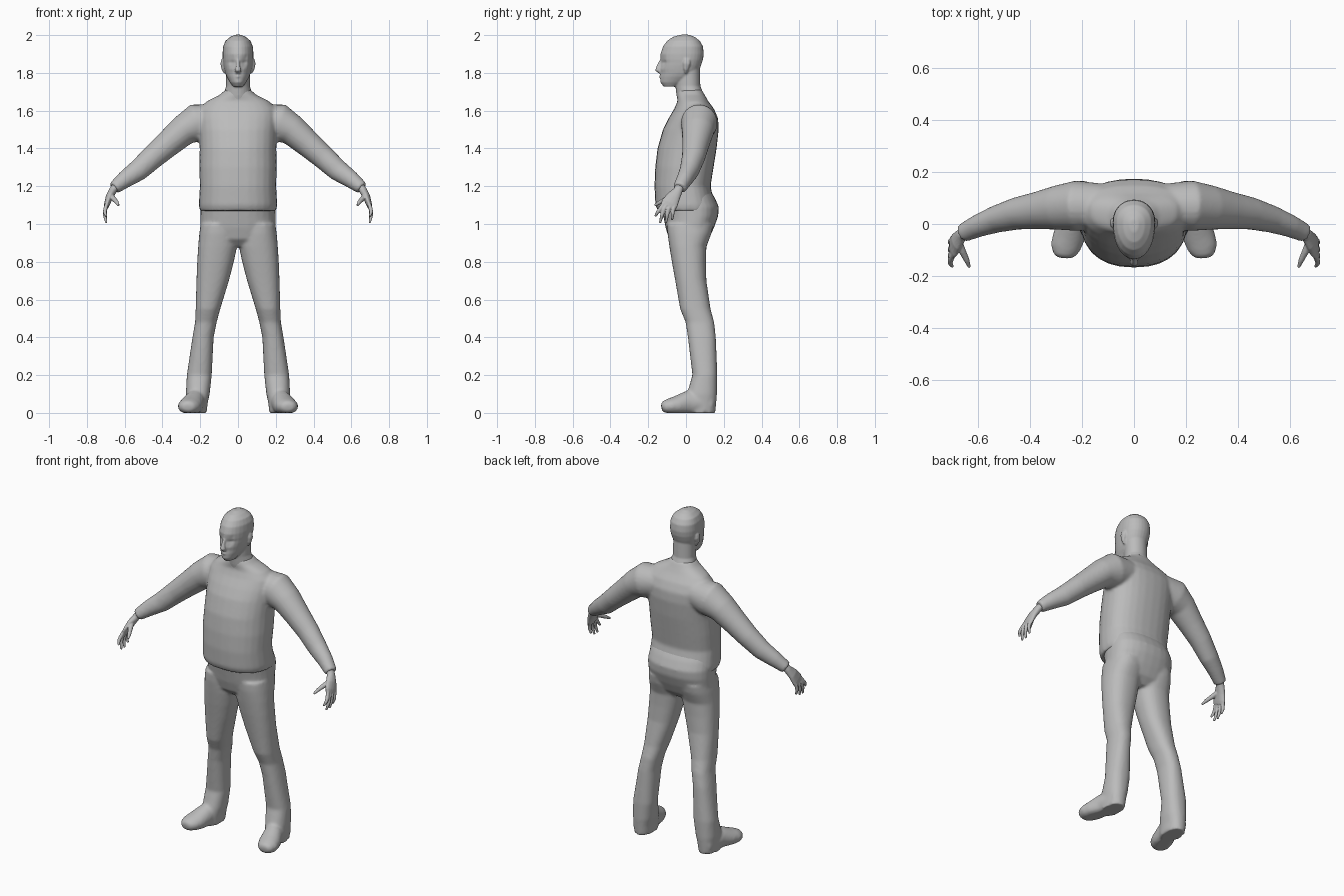
import bpy, bmesh, math
from mathutils import Vector

grey = bpy.data.materials.new("plain grey")
grey.diffuse_color = (0.5, 0.5, 0.5, 1)
SEG = 28


def spow(v, n):
    return math.copysign(abs(v) ** (2 / n), v)


def skin(bm, rings):
    """Bridge closed rings of points and cap both ends."""
    vr = [[bm.verts.new(p) for p in r] for r in rings]
    for a, b in zip(vr, vr[1:]):
        for i in range(len(a)):
            j = (i + 1) % len(a)
            bm.faces.new((a[i], a[j], b[j], b[i]))
    bm.faces.new(vr[0])
    bm.faces.new(vr[-1])


def stack(bm, rows, w=0.58, n=2.3):
    """Horizontal sections: (z, centre x, half width, front y, back y)."""
    rings = []
    for z, cx, hw, yf, yb in rows:
        ym = yf + (yb - yf) * w
        ring = []
        for k in range(SEG):
            t = 2 * math.pi * k / SEG
            c, s = spow(math.cos(t), n), spow(math.sin(t), n)
            ring.append(Vector((cx + hw * c, ym + s * ((yb - ym) if s > 0 else (ym - yf)), z)))
        rings.append(ring)
    skin(bm, rings)


def tube(bm, path, side=1, ref=(0, 1, 0), seg=16):
    """Sections across a path: (x, y, z, radius a, radius b)."""
    pts = [Vector(p[:3]) for p in path]
    rings = []
    for i, p in enumerate(path):
        t = (pts[min(i + 1, len(pts) - 1)] - pts[max(i - 1, 0)]).normalized()
        u = t.cross(Vector(ref)).normalized()
        v = u.cross(t)
        ring = []
        for k in range(seg):
            a = 2 * math.pi * k / seg
            q = pts[i] + u * p[3] * math.cos(a) + v * p[4] * math.sin(a)
            ring.append(Vector((q.x * side, q.y, max(q.z, 0.0))))
        rings.append(ring)
    skin(bm, rings)


def finish(bm, name, voxel, smooth):
    """Fuse overlapping forms into one soft skin."""
    bmesh.ops.recalc_face_normals(bm, faces=bm.faces)
    me = bpy.data.meshes.new(name)
    bm.to_mesh(me)
    bm.free()
    me.materials.append(grey)
    ob = bpy.data.objects.new(name, me)
    bpy.context.collection.objects.link(ob)
    r = ob.modifiers.new("fuse", 'REMESH')
    r.mode = 'VOXEL'
    r.voxel_size = voxel
    r.use_smooth_shade = True
    s = ob.modifiers.new("soften", 'SMOOTH')
    s.factor = 0.5
    s.iterations = smooth
    return ob


# Shirt: torso with both sleeves
bm = bmesh.new()
stack(bm, [(1.07, 0, .203, -.150, .150), (1.10, 0, .208, -.162, .152), (1.20, 0, .202, -.167, .130),
           (1.30, 0, .205, -.163, .146), (1.40, 0, .203, -.151, .162), (1.50, 0, .207, -.122, .173),
           (1.56, 0, .212, -.092, .170), (1.61, 0, .205, -.062, .148), (1.65, 0, .165, -.045, .118),
           (1.685, 0, .095, -.048, .098), (1.71, 0, .068, -.045, .085)])
for s in (1, -1):
    tube(bm, [(.12, .07, 1.55, .085, .085), (.22, .07, 1.535, .102, .097), (.29, .063, 1.495, .081, .086),
              (.37, .052, 1.425, .071, .072), (.45, .04, 1.355, .063, .062), (.53, .018, 1.283, .057, .052),
              (.60, -.008, 1.235, .046, .043), (.657, -.035, 1.19, .034, .036)], s, seg=24)
finish(bm, "shirt", .009, 5)

# Trousers and shoes: hips, two legs, two feet
bm = bmesh.new()
stack(bm, [(1.20, 0, .18, -.11, .115), (1.14, 0, .193, -.128, .152), (1.09, 0, .199, -.13, .174),
           (1.04, 0, .2, -.12, .170), (.98, 0, .2, -.108, .148), (.92, 0, .19, -.09, .12),
           (.88, 0, .15, -.05, .08)])
for s in (1, -1):
    legs = [(1.0, .1, .098, -.100, .145), (.95, .103, .102, -.098, .135), (.88, .108, .103, -.088, .108),
            (.80, .119, .097, -.075, .106), (.70, .134, .086, -.057, .108), (.55, .159, .065, -.031, .130),
            (.48, .170, .057, -.002, .149), (.40, .185, .056, .010, .158), (.20, .205, .066, .034, .166),
            (.10, .213, .063, .005, .164), (.05, .217, .056, -.01, .160), (0, .218, .053, -.01, .155)]
    stack(bm, [(z, cx * s, hw, yf, yb) for z, cx, hw, yf, yb in legs], w=.5)
    tube(bm, [(.218, .14, .045, .045, .045), (.220, .08, .05, .055, .054), (.232, .01, .052, .066, .056),
              (.250, -.05, .038, .052, .062), (.263, -.09, .034, .042, .058), (.267, -.118, .032, .032, .044),
              (.268, -.130, .030, .018, .026)], s, ref=(1, 0, 0), seg=24)
finish(bm, "trousers_and_shoes", .009, 4)

# Head: skull, neck, nose, lips and ears
bm = bmesh.new()
stack(bm, [(1.727, 0, .026, -.118, -.05), (1.75, 0, .043, -.136, -.01), (1.78, 0, .060, -.137, .04),
           (1.80, 0, .068, -.134, .06), (1.82, 0, .073, -.137, .072), (1.84, 0, .077, -.136, .08),
           (1.855, 0, .079, -.134, .085), (1.87, 0, .081, -.136, .09), (1.90, 0, .082, -.135, .094),
           (1.94, 0, .079, -.122, .09), (1.97, 0, .066, -.10, .073), (1.99, 0, .042, -.07, .047),
           (2.002, 0, .016, -.03, .017)], w=.62, n=2.1)
for v in bm.verts:  # sunken eye sockets
    for s in (1, -1):
        d = (v.co - Vector((.032 * s, -.122, 1.855))).length
        v.co.y += .014 * max(0, 1 - d / .03)
stack(bm, [(1.63, 0, .095, -.04, .11), (1.68, 0, .078, -.05, .096), (1.73, 0, .063, -.056, .076),
           (1.82, 0, .063, -.06, .074)], n=2)
tube(bm, [(0, -.128, 1.872, .008, .008), (0, -.142, 1.84, .012, .010), (0, -.150, 1.815, .014, .017),
          (0, -.134, 1.80, .008, .014)], ref=(1, 0, 0), seg=12)
tube(bm, [(-.024, -.122, 1.779, .005, .005), (0, -.137, 1.781, .007, .007), (.024, -.122, 1.779, .005, .005)], seg=8)
for s in (1, -1):
    tube(bm, [(.070, .0, 1.798, .005, .006), (.078, .0, 1.82, .010, .013), (.083, .004, 1.85, .010, .020),
              (.082, .006, 1.872, .006, .014)], s, seg=12)
finish(bm, "head", .005, 3)

# Hands: palm, four fingers and a thumb
for s, label in ((1, "left"), (-1, "right")):
    bm = bmesh.new()
    tube(bm, [(.640, -.028, 1.21, .021, .024), (.662, -.042, 1.178, .021, .025), (.680, -.066, 1.145, .020, .037),
              (.692, -.086, 1.11, .016, .045), (.697, -.094, 1.092, .012, .043)], s)
    # knuckle y, tip y, tip z
    for y0, y1, z1 in ((-.125, -.163, 1.04), (-.106, -.138, 1.005), (-.086, -.107, 1.005), (-.064, -.074, 1.022)):
        tube(bm, [(.692, y0 + .012, 1.115, .010, .011), (.703, (y0 * 2 + y1) / 3, 1.078, .011, .011),
                  (.705, (y0 + y1 * 2) / 3, (1.085 + z1) / 2, .010, .010), (.697, y1, z1, .006, .006)], s, seg=10)
    tube(bm, [(.675, -.06, 1.155, .014, .014), (.658, -.105, 1.133, .014, .014), (.642, -.138, 1.115, .011, .011),
              (.631, -.166, 1.098, .006, .006)], s, ref=(1, 0, 0), seg=10)
    finish(bm, label + "_hand", .0035, 3)
